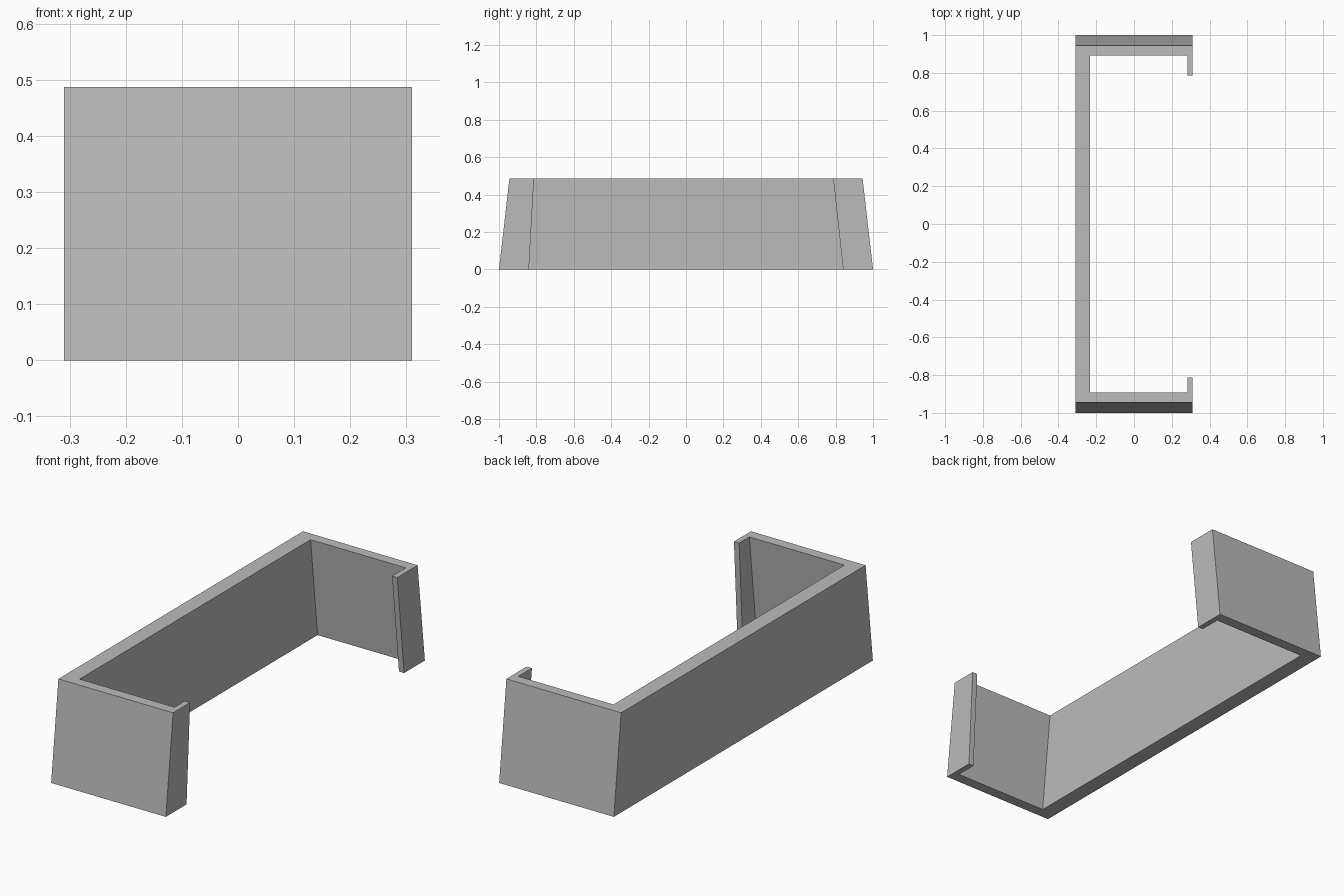
import bpy
import bmesh

cube = bpy.data.objects.get("Cube")
if cube:
    bpy.data.objects.remove(cube, do_unlink=True)

grey = bpy.data.materials.new("plain grey")
grey.use_nodes = True
colour = (0.5, 0.5, 0.5, 1.0)
grey.diffuse_color = colour
grey.node_tree.nodes["Principled BSDF"].inputs["Base Color"].default_value = colour

HALF_WIDTH, HEIGHT = 0.31, 0.487
WALL_X, LIP_X = -0.232, 0.282


def outline(outer, inner, front_lip, back_lip):
    """C-shaped plan: long wall, two end walls and two returning lips."""
    w = HALF_WIDTH
    return [(-w, -outer), (w, -outer), (w, front_lip), (LIP_X, front_lip),
            (LIP_X, -inner), (WALL_X, -inner), (WALL_X, inner), (LIP_X, inner),
            (LIP_X, back_lip), (w, back_lip), (w, outer), (-w, outer)]


# Bracket: loft the plan from the wide base to the narrower top
bm = bmesh.new()
base = [bm.verts.new((x, y, 0)) for x, y in outline(1.0, 0.946, -0.84, 0.84)]
top = [bm.verts.new((x, y, HEIGHT)) for x, y in outline(0.944, 0.892, -0.813, 0.787)]
count = len(base)
for i in range(count):
    j = (i + 1) % count
    bm.faces.new((base[i], base[j], top[j], top[i]))
bm.faces.new(top)
bm.faces.new(base[::-1])
bmesh.ops.recalc_face_normals(bm, faces=bm.faces)

mesh = bpy.data.meshes.new("c_bracket")
bm.to_mesh(mesh)
bm.free()
mesh.materials.append(grey)
bracket = bpy.data.objects.new("c_bracket", mesh)
bpy.context.collection.objects.link(bracket)
